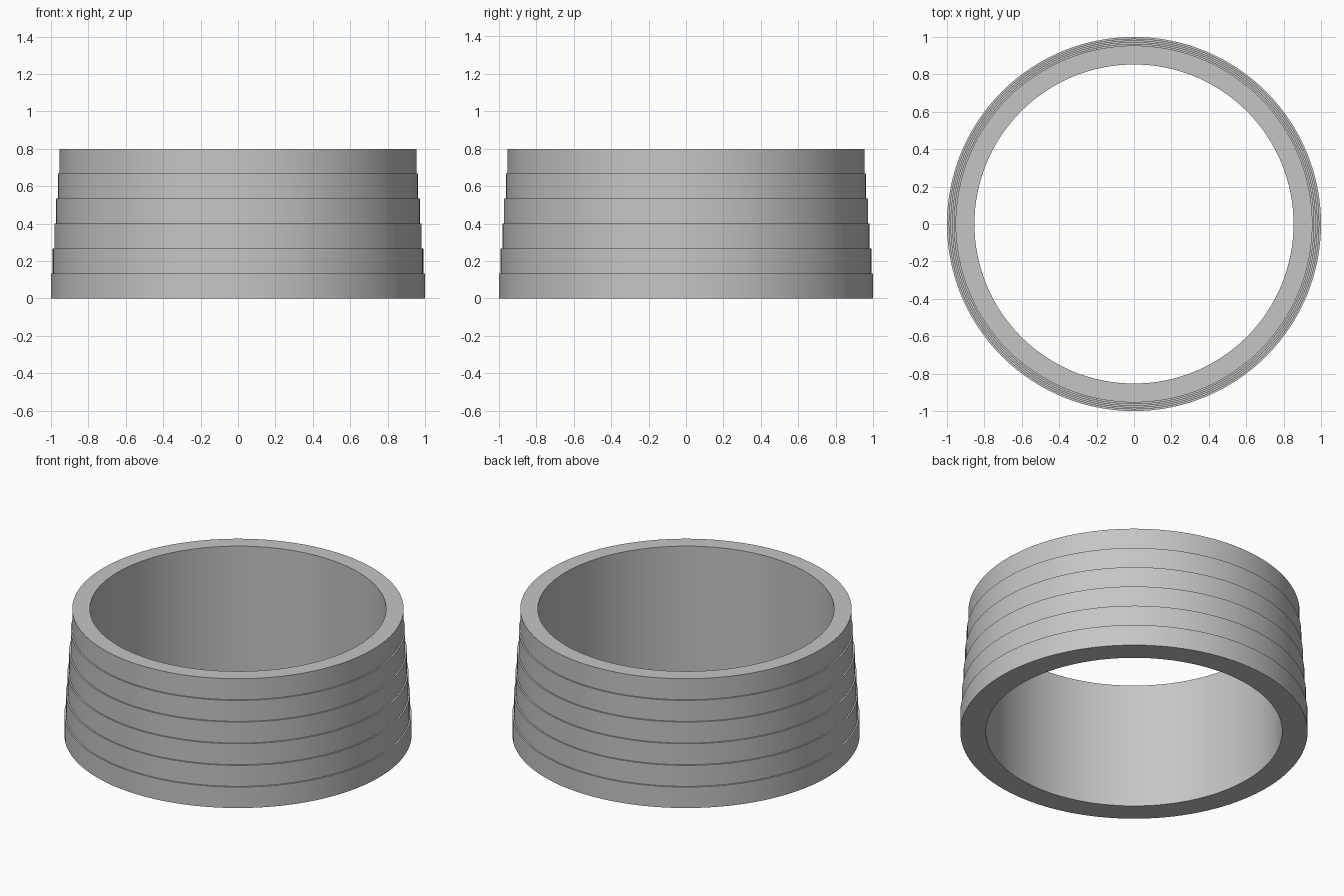
import bpy
import bmesh
import math

cube = bpy.data.objects.get("Cube")
if cube:
    bpy.data.objects.remove(cube, do_unlink=True)

SEGMENTS = 128
TIERS = 6
HEIGHT = 0.8
BASE_RADIUS = 1.0
TOP_RADIUS = 0.954
BORE_RADIUS = 0.853

# Plain grey material
grey = bpy.data.materials.new("light_grey")
grey.use_nodes = True
colour = (0.56, 0.56, 0.56, 1)
grey.diffuse_color = colour
grey.node_tree.nodes["Principled BSDF"].inputs["Base Color"].default_value = colour

# Stepped wall profile: six straight tiers outside, one plain bore inside
profile = [(BORE_RADIUS, 0)]
for i in range(TIERS):
    r = BASE_RADIUS + (TOP_RADIUS - BASE_RADIUS) * i / (TIERS - 1)
    profile += [(r, HEIGHT * i / TIERS), (r, HEIGHT * (i + 1) / TIERS)]
profile.append((BORE_RADIUS, HEIGHT))

# Turn the closed profile around the z axis
bm = bmesh.new()
rings = []
for s in range(SEGMENTS):
    a = math.tau * s / SEGMENTS
    rings.append([bm.verts.new((r * math.cos(a), r * math.sin(a), z)) for r, z in profile])
for s, ring in enumerate(rings):
    after = rings[(s + 1) % SEGMENTS]
    for k in range(len(profile)):
        n = (k + 1) % len(profile)
        bm.faces.new((ring[k], after[k], after[n], ring[n]))
bmesh.ops.recalc_face_normals(bm, faces=bm.faces)

mesh = bpy.data.meshes.new("stepped_ring")
bm.to_mesh(mesh)
bm.free()
mesh.materials.append(grey)
stepped_ring = bpy.data.objects.new("stepped_ring", mesh)
bpy.context.collection.objects.link(stepped_ring)

# Smooth round walls, crisp steps and rims
bpy.ops.object.select_all(action="DESELECT")
stepped_ring.select_set(True)
bpy.context.view_layer.objects.active = stepped_ring
bpy.ops.object.shade_smooth_by_angle(angle=math.radians(30))
